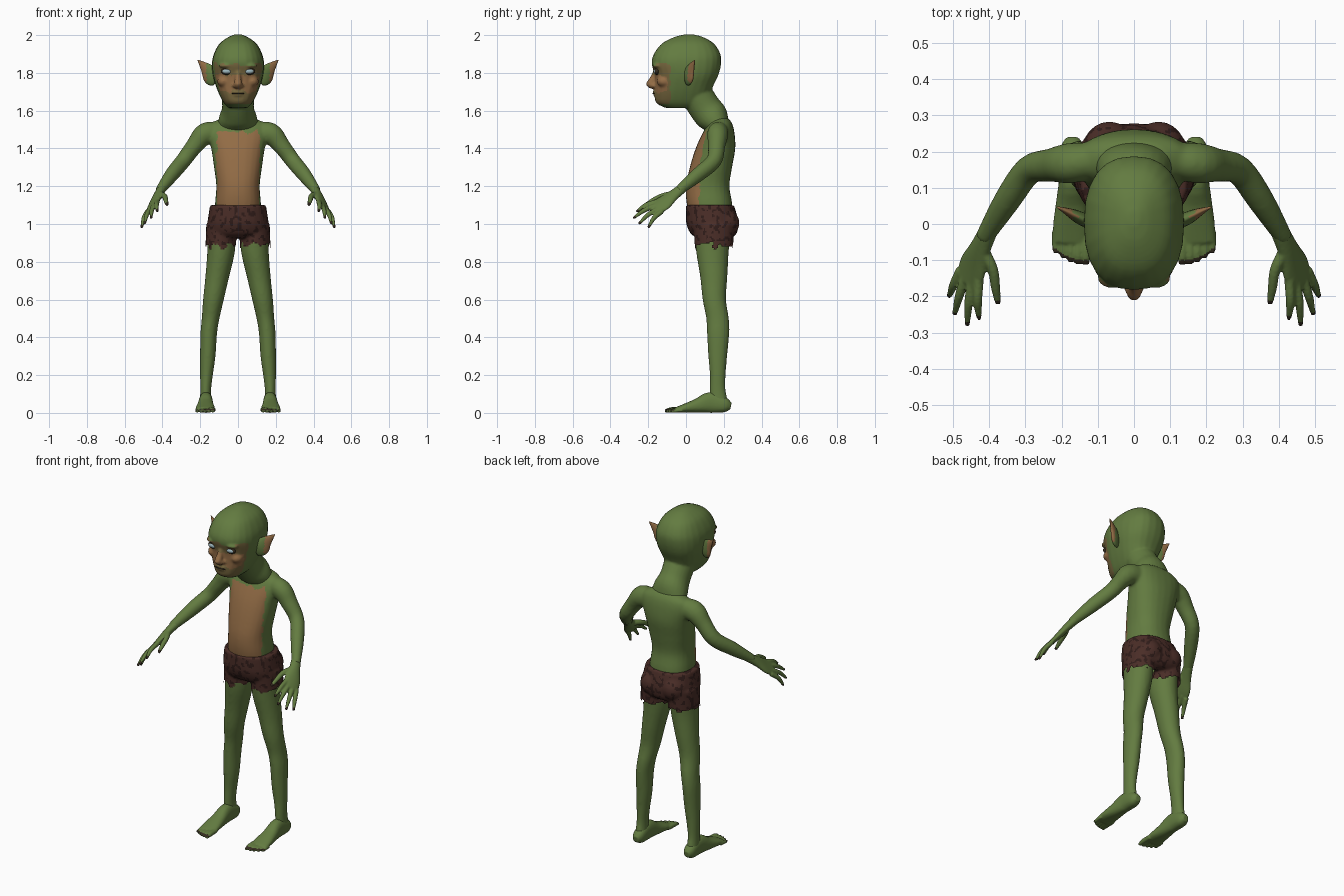
import bpy, bmesh, math
from mathutils import Vector, Matrix, noise

if "Cube" in bpy.data.objects:
    bpy.data.objects.remove(bpy.data.objects["Cube"])


def material(name, rgb):
    m = bpy.data.materials.new(name)
    m.use_nodes = True
    m.diffuse_color = (*rgb, 1)
    bsdf = m.node_tree.nodes["Principled BSDF"]
    bsdf.inputs["Base Color"].default_value = (*rgb, 1)
    bsdf.inputs["Roughness"].default_value = 0.8
    return m


GREEN = material("green skin", (0.125, 0.2, 0.052))
TAN = material("tan skin", (0.29, 0.15, 0.06))
RUDDY = material("ruddy face skin", (0.19, 0.14, 0.05))
DARK = material("dark lids and nails", (0.035, 0.025, 0.014))
EYE = material("pale eye", (0.33, 0.46, 0.5))
BROWN = material("brown hide", (0.068, 0.026, 0.02))
DEEP = material("deep brown hide", (0.03, 0.012, 0.01))


def loft(bm, rows, side=1, ref=(1, 0, 0), normal=None, power=2.0, n=24, steps=4):
    """Closed tube through rows of (x, y, z, width radius, depth radius)."""
    pts = [Vector(r) for r in rows]
    pts = [2 * pts[0] - pts[1]] + pts + [2 * pts[-1] - pts[-2]]
    path = []
    for i in range(1, len(pts) - 2):
        p0, p1, p2, p3 = pts[i - 1:i + 3]
        for k in range(steps):
            t = k / steps
            path.append(0.5 * (2 * p1 + (p2 - p0) * t + (2 * p0 - 5 * p1 + 4 * p2 - p3) * t ** 2
                               + (3 * p1 - p0 - 3 * p2 + p3) * t ** 3))
    path.append(pts[-2])
    centres = [Vector(p[:3]) for p in path]
    rings = []
    for i, p in enumerate(path):
        t = Vector(normal) if normal else (centres[min(i + 1, len(path) - 1)] - centres[max(i - 1, 0)]).normalized()
        u = Vector(ref)
        u = (u - u.dot(t) * t).normalized()
        v = t.cross(u)
        ring = []
        for k in range(n):
            c, s = math.cos(math.tau * k / n), math.sin(math.tau * k / n)
            c = math.copysign(abs(c) ** (2 / power), c) * max(p[3], 0.002)
            s = math.copysign(abs(s) ** (2 / power), s) * max(p[4], 0.002)
            q = centres[i] + u * c + v * s
            ring.append(bm.verts.new((q.x * side, q.y, q.z)))
        rings.append(ring)
    for a, b in zip(rings, rings[1:]):
        for k in range(n):
            bm.faces.new((a[k], a[k - 1], b[k - 1], b[k]))
    bm.faces.new(rings[0])
    bm.faces.new(rings[-1][::-1])


def ball(bm, centre, radii):
    bmesh.ops.create_uvsphere(bm, u_segments=24, v_segments=12, radius=1,
                              matrix=Matrix.Translation(centre) @ Matrix.Diagonal((*radii, 1)))


def finish(name, bm, mats, rule=None, voxel=None, smooth=3, keep=None):
    """Fuse the pieces into one skin, then colour faces by a rule."""
    bmesh.ops.recalc_face_normals(bm, faces=bm.faces[:])
    me = bpy.data.meshes.new(name)
    bm.to_mesh(me)
    bm.free()
    ob = bpy.data.objects.new(name, me)
    bpy.context.collection.objects.link(ob)
    if voxel:
        r = ob.modifiers.new("fuse", "REMESH")
        r.mode, r.voxel_size = "VOXEL", voxel
        s = ob.modifiers.new("soften", "SMOOTH")
        s.factor, s.iterations = 0.5, smooth
        me = bpy.data.meshes.new_from_object(ob.evaluated_get(bpy.context.evaluated_depsgraph_get()))
        ob.modifiers.clear()
        ob.data = me
        me.name = name
    if keep:
        bm = bmesh.new()
        bm.from_mesh(me)
        gone = [f for f in bm.faces if not keep(f.calc_center_median())]
        bmesh.ops.delete(bm, geom=gone, context="FACES")
        bm.to_mesh(me)
        bm.free()
    me.materials.clear()
    for m in mats:
        me.materials.append(m)
    for f in me.polygons:
        f.use_smooth = True
        f.material_index = rule(f.center, f.normal) if rule else 0
    return ob


UP = (0, 0, 1)
SIDES = (("left", 1), ("right", -1))

# body: torso, arms and legs
bm = bmesh.new()
torso = [(.98, .14, .12, .1), (1.1, .125, .122, .12), (1.2, .115, .115, .115), (1.3, .132, .127, .112),
         (1.4, .156, .142, .105), (1.48, .172, .16, .085), (1.53, .18, .145, .065), (1.56, .185, .09, .04)]
loft(bm, [(0, y, z, a, b) for z, y, a, b in torso], normal=UP, power=2.3)
for _, s in SIDES:
    loft(bm, [(.1, .175, 1.48, .05, .06), (.175, .168, 1.475, .055, .06), (.23, .162, 1.415, .046, .046),
              (.29, .148, 1.335, .04, .042), (.35, .065, 1.262, .037, .039), (.415, -.04, 1.175, .025, .025)],
         s, ref=(1, 1, 0))
    loft(bm, [(.085, .14, .98, .075, .1), (.09, .14, .85, .073, .086), (.11, .147, .72, .063, .072),
              (.13, .15, .6, .055, .062), (.145, .167, .5, .047, .06), (.155, .17, .42, .044, .059),
              (.16, .168, .3, .041, .05), (.167, .168, .2, .034, .042), (.171, .168, .12, .029, .042),
              (.171, .178, .04, .032, .05)], s, normal=UP)


def skin_rule(c, n):
    rag = 0.012 * noise.noise(c * 30)
    belly = abs(c.x) < .112 + rag and c.z < 1.49 + 2 * rag and c.z > 1.05 and c.y < .078 + .1 * (c.z - 1.2) + rag
    return int(belly)


finish("body", bm, [GREEN, TAN], skin_rule, .0085, 5)

# head: skull, neck, nose, lips and brows
bm = bmesh.new()
skull = [(1.615, -.03, .05, .08), (1.64, -.025, .075, .132), (1.68, -.02, .097, .146), (1.73, -.01, .117, .154),
         (1.79, .003, .134, .169), (1.85, .002, .138, .184), (1.9, .006, .128, .176), (1.955, .01, .098, .138),
         (1.99, .014, .05, .075), (2.004, .016, .015, .02)]
loft(bm, [(0, y, z, a, b) for z, y, a, b in skull], normal=UP, power=2.4)
loft(bm, [(0, .04, 1.71, .09, .085), (0, .1, 1.615, .084, .086), (0, .14, 1.565, .1, .085),
          (0, .175, 1.51, .11, .06)])
loft(bm, [(0, -.15, 1.82, .013, .02), (0, -.168, 1.78, .015, .02), (0, -.188, 1.742, .021, .024),
          (0, -.18, 1.718, .014, .014)], normal=UP)
ball(bm, (0, -.158, 1.699), (.036, .018, .008))
ball(bm, (0, -.156, 1.683), (.032, .018, .009))
for _, s in SIDES:
    ball(bm, (s * .018, -.172, 1.732), (.012, .018, .011))
    ball(bm, (s * .06, -.15, 1.838), (.042, .028, .012))
    ball(bm, (s * .075, -.115, 1.755), (.035, .04, .03))


def face_rule(c, n):
    rag = 0.02 * noise.noise(c * 25)
    if c.y < -.15 and abs(c.x) < .034 and 1.712 < c.z < 1.79:
        return 1
    if c.y < -.1 + rag and .035 < abs(c.x) and 1.7 + rag < c.z < 1.785 + rag:
        return 1
    return 2 if c.y < -.085 + rag and 1.635 < c.z < 1.845 + rag else 0


finish("head", bm, [GREEN, TAN, RUDDY], face_rule, .007, 3)

# mouth line
bm = bmesh.new()
ball(bm, (0, -.17, 1.691), (.036, .007, .003))
finish("mouth", bm, [DARK])

ACROSS = Vector((-.65, -.35, .65)).normalized()
TIPS = [(-.038, (.51, -.2, .98)), (-.013, (.495, -.25, 1.0)), (.013, (.46, -.28, 1.03)), (.038, (.427, -.262, 1.065))]

for label, s in SIDES:
    # eyes and dark lids
    for name, mat, y, r in (("eye", EYE, -.158, (.025, .014, .013)), ("eyelid", DARK, -.154, (.031, .014, .019))):
        bm = bmesh.new()
        ball(bm, (s * .059, y, 1.808), r)
        finish(f"{label}_{name}", bm, [mat])

    # pointed ears with tan tips
    bm = bmesh.new()
    loft(bm, [(.115, .0, 1.772, .04, .012), (.14, .012, 1.785, .052, .018), (.165, .025, 1.818, .036, .014),
              (.19, .037, 1.845, .018, .008), (.213, .047, 1.868, .002, .002)], s, ref=UP)
    finish(f"{label}_ear", bm, [GREEN, TAN], lambda c, n: int(abs(c.x) > .168 or (n.z > .75 and abs(c.x) > .15)))

    # hands with four fingers and a thumb
    bm = bmesh.new()
    loft(bm, [(.4, -.015, 1.193, .026, .025), (.425, -.07, 1.15, .034, .021), (.445, -.12, 1.11, .049, .017),
              (.46, -.16, 1.083, .045, .012)], s, ref=ACROSS)
    for offset, tip in TIPS:
        knuckle, tip = Vector((.453, -.14, 1.093)) + ACROSS * offset, Vector(tip)
        middle = knuckle.lerp(tip, .5) + Vector((.004, -.006, .008))
        loft(bm, [(*knuckle, .014, .014), (*middle, .0125, .0125), (*tip, .007, .007)], s, ref=ACROSS, n=12)
    loft(bm, [(.418, -.07, 1.158, .018, .018), (.39, -.125, 1.148, .015, .015), (.382, -.175, 1.125, .013, .013),
              (.375, -.22, 1.1, .008, .008)], s, ref=ACROSS, n=12)
    ends = [Vector(t) for _, t in TIPS] + [Vector((.375, -.22, 1.1))]
    finish(f"{label}_hand", bm, [GREEN, DARK],
           lambda c, n: int(min((Vector((abs(c.x), c.y, c.z)) - e).length for e in ends) < .017), .005, 2)

    # feet with five toes
    bm = bmesh.new()
    foot = [(.238, .17, .036, .018, .018), (.205, .17, .042, .034, .04), (.13, .17, .055, .036, .055),
            (.06, .172, .038, .043, .038), (0, .173, .026, .05, .025), (-.05, .174, .016, .05, .015)]
    loft(bm, [(x, y, z, a, b) for y, x, z, a, b in foot], s, power=2.3)
    for i in range(5):
        x, end = .133 + .021 * i, -.112 + .002 * i * i
        r = .014 - .001 * i
        loft(bm, [(x, -.02, r + .004, r, r), (x, end + .03, r + .002, r, r), (x, end, .009, r * .7, .008)], s, n=12)
    finish(f"{label}_foot", bm, [GREEN, DARK],
           lambda c, n: int(c.y < -.1 + .002 * ((abs(c.x) - .133) / .021) ** 2 and n.z > .1), .005, 2)

# ragged hide shorts
bm = bmesh.new()
hips = [(1.1, .127, .148, .127), (1.05, .134, .156, .135), (1.0, .14, .162, .138), (.95, .146, .158, .122),
        (.925, .15, .14, .09)]
loft(bm, [(0, y, z, a, b) for z, y, a, b in hips], normal=UP, power=2.3)
for _, s in SIDES:
    loft(bm, [(.088, .148, 1.0, .08, .11), (.09, .148, .92, .081, .104), (.092, .148, .84, .082, .1)], s, normal=UP)
    ball(bm, (s * .068, .195, 1.005), (.078, .088, .08))
finish("shorts", bm, [BROWN, DEEP], lambda c, n: int(noise.noise(c * 45) > .2), .0075, 3,
       lambda c: c.z > .885 + .03 * noise.noise(c * 35))
